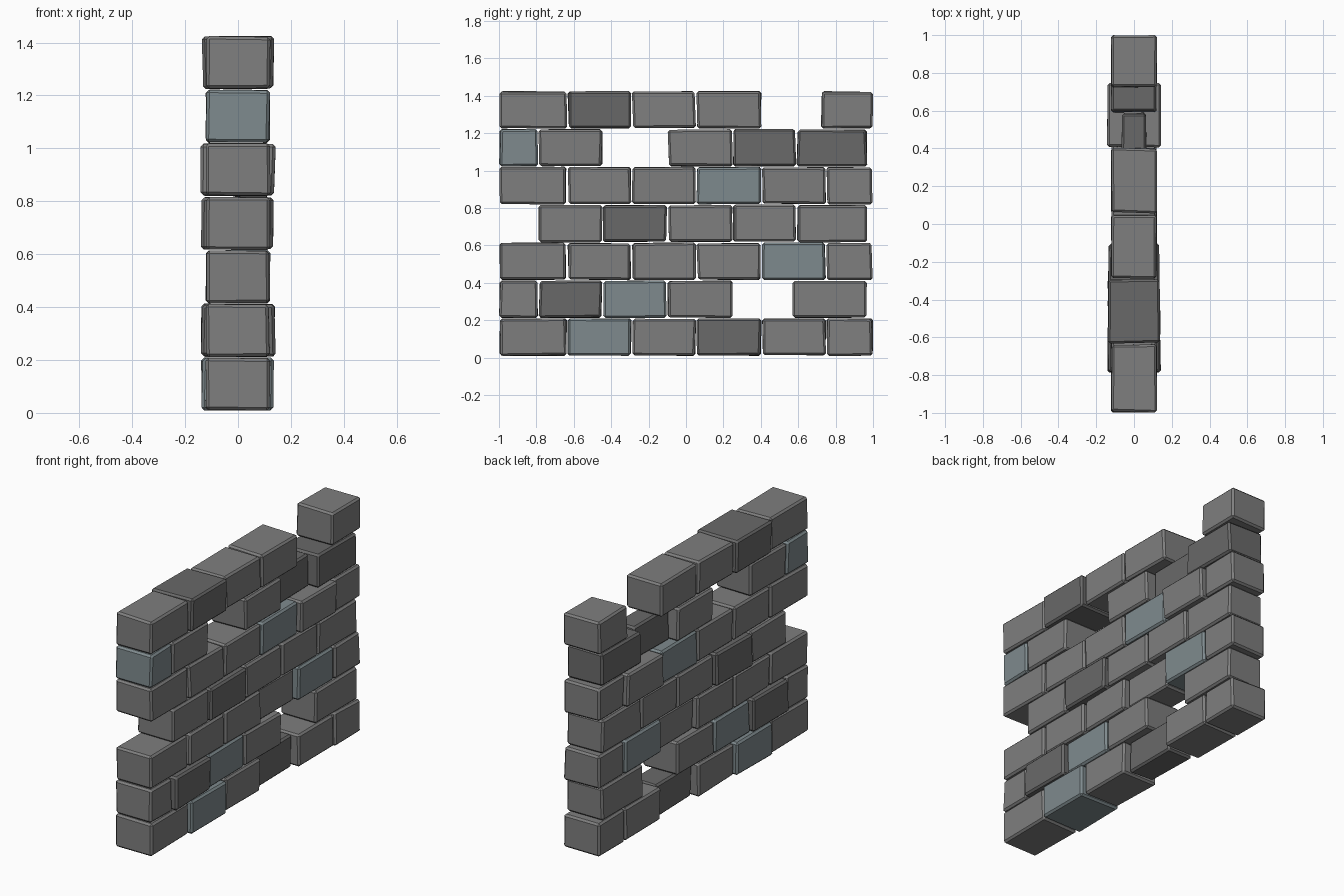
import bpy, bmesh, random
from mathutils import Vector

if "Cube" in bpy.data.objects:
    bpy.data.objects.remove(bpy.data.objects["Cube"])

random.seed(7)


def mat(name, c):
    m = bpy.data.materials.new(name)
    m.diffuse_color = (*c, 1)
    m.use_nodes = True
    m.node_tree.nodes["Principled BSDF"].inputs["Base Color"].default_value = m.diffuse_color
    return m


MATS = {
    "g": mat("stone_grey", (0.21, 0.21, 0.21)),
    "d": mat("stone_dark", (0.14, 0.14, 0.14)),
    "b": mat("stone_blue", (0.21, 0.255, 0.27)),
}

# brick edges along y for the two alternating courses
EVEN = [-1.0, -0.635, -0.29, 0.055, 0.405, 0.75, 1.0]
ODD = [-1.0, -0.79, -0.445, -0.1, 0.25, 0.59, 0.97]
# one letter per brick, "." is a missing brick
COLOURS = ["gbgdgg", "gdbg.g", "ggggbg", ".gdggg", "gggbgg", "bg.gdd", "gdgg.g"]
# half depth of bricks that stick out or are set back: (row, column)
DEPTH = {(0, 1): 0.14, (1, 1): 0.143, (3, 2): 0.14, (4, 4): 0.143, (6, 1): 0.138,
         (0, 3): 0.085, (2, 3): 0.095, (5, 4): 0.07}
# bricks whose start differs from the regular pattern
START = {(1, 5): 0.57, (6, 5): 0.72}
ROW_H = 0.2025


def brick(name, y0, y1, z0, z1, half, material):
    """Slightly skewed block with chamfered edges."""
    bm = bmesh.new()
    bmesh.ops.create_cube(bm, size=2)
    for v in bm.verts:
        sx, sy, sz = v.co
        j = lambda a: random.uniform(0, a)
        v.co = Vector((sx * (half - j(0.008)),
                       (y1 - j(0.010)) if sy > 0 else (y0 + j(0.010)),
                       (z1 - j(0.006)) if sz > 0 else (z0 + j(0.006))))
    bmesh.ops.bevel(bm, geom=bm.edges[:], offset=0.011, segments=1,
                    affect='EDGES', profile=0.5)
    me = bpy.data.meshes.new(name)
    bm.to_mesh(me)
    bm.free()
    me.materials.append(material)
    ob = bpy.data.objects.new(name, me)
    bpy.context.collection.objects.link(ob)


# stack the courses
for r, row in enumerate(COLOURS):
    edges = ODD if r % 2 else EVEN
    for c, key in enumerate(row):
        if key == ".":
            continue
        z0 = 0.008 + r * ROW_H
        brick(f"brick_row{r + 1}_{c + 1}", START.get((r, c), edges[c]), edges[c + 1],
              z0, z0 + ROW_H, DEPTH.get((r, c), 0.123), MATS[key])
